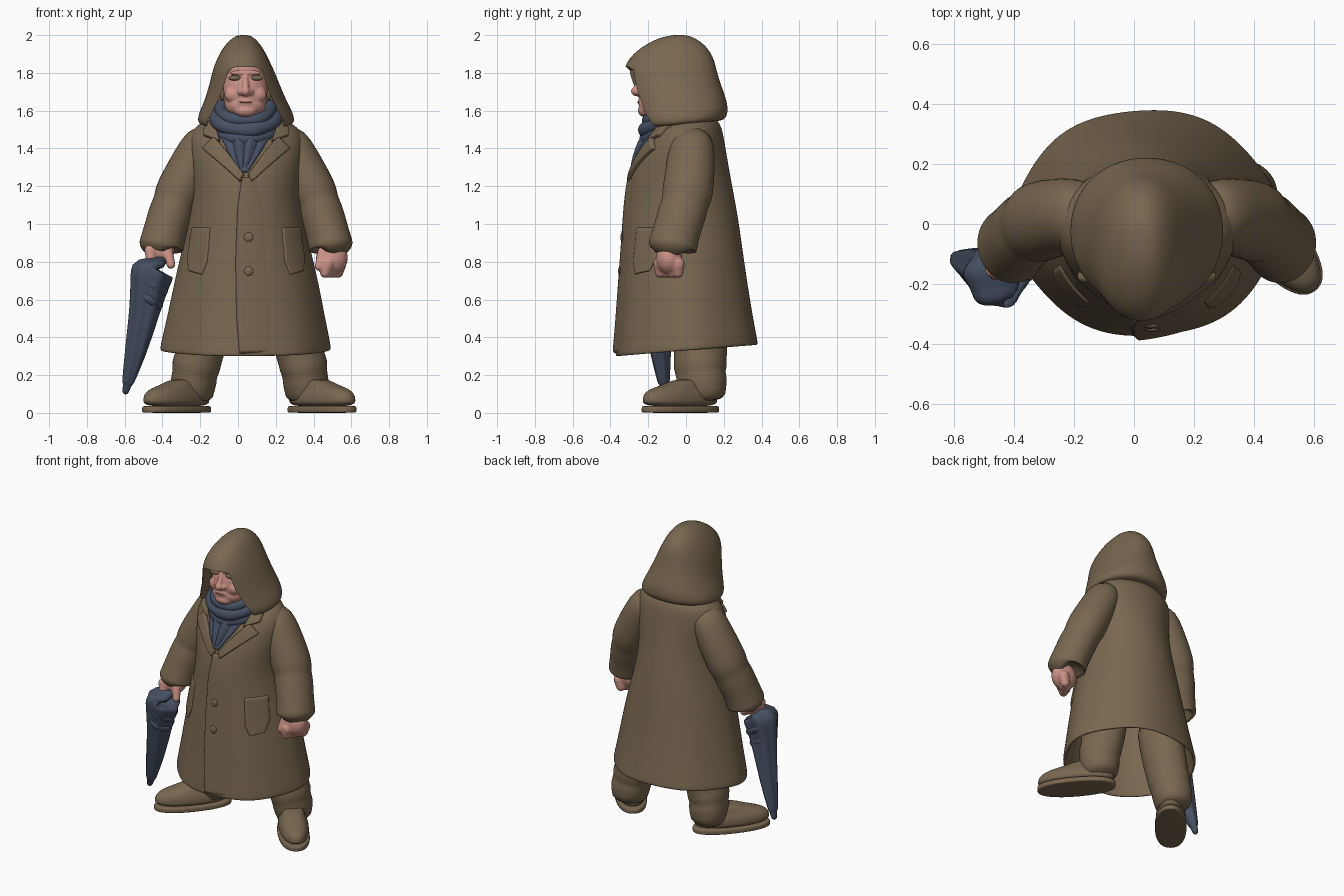
import bpy, bmesh, math
from math import sin, cos, pi
from mathutils import Vector, Matrix
from mathutils.bvhtree import BVHTree

if "Cube" in bpy.data.objects:
    bpy.data.objects.remove(bpy.data.objects["Cube"])


def material(name, rgb):
    m = bpy.data.materials.new(name)
    m.use_nodes = True
    m.diffuse_color = (*rgb, 1)
    bsdf = next(n for n in m.node_tree.nodes if n.type == "BSDF_PRINCIPLED")
    bsdf.inputs["Base Color"].default_value = (*rgb, 1)
    bsdf.inputs["Roughness"].default_value = 0.8
    return m


BROWN = material("coat brown", (0.19, 0.135, 0.08))
SKIN = material("skin pink", (0.60, 0.29, 0.24))
BLUE = material("scarf blue", (0.062, 0.08, 0.125))
LIP = material("lip pink", (0.42, 0.18, 0.15))
AXIS = 0.085      # sum of mirrored x positions for the upper body


def finish(name, bm, mat, subsurf=0):
    bmesh.ops.recalc_face_normals(bm, faces=bm.faces)
    me = bpy.data.meshes.new(name)
    bm.to_mesh(me)
    bm.free()
    ob = bpy.data.objects.new(name, me)
    bpy.context.collection.objects.link(ob)
    me.materials.append(mat)
    me.shade_smooth()
    if subsurf:
        ob.modifiers.new("Subsurf", "SUBSURF").levels = subsurf
        ob.modifiers["Subsurf"].render_levels = subsurf
    return ob


def skin_rings(bm, rings, cap_start=True, cap_end=True):
    rows = [[bm.verts.new(p) for p in ring] for ring in rings]
    n = len(rows[0])
    for a, b in zip(rows, rows[1:]):
        for i in range(n):
            j = (i + 1) % n
            bm.faces.new((a[i], a[j], b[j], b[i]))
    if cap_start:
        bm.faces.new(rows[0])
    if cap_end:
        bm.faces.new(rows[-1])


def loft(name, rings, mat, power=2.2, tilt=0, wave=0, open_start=False, n=32):
    """Stack of level rings (z, x min, x max, y min, y max)."""
    bm = bmesh.new()
    out = []
    for z, x0, x1, y0, y1 in rings:
        ring = []
        for i in range(n):
            a = 2 * pi * i / n
            k = 1 + wave * sin(6 * a + 1) * max(0, 1.1 - z)
            x = (x0 + x1) / 2 + (x1 - x0) / 2 * k * math.copysign(abs(cos(a)) ** (2 / power), cos(a))
            y = (y0 + y1) / 2 + (y1 - y0) / 2 * k * math.copysign(abs(sin(a)) ** (2 / power), sin(a))
            ring.append((x, y, z + tilt * y))
        out.append(ring)
    skin_rings(bm, out, not open_start)
    return finish(name, bm, mat, 0 if open_start else 2)


def tube(name, path, mat, flute=0, folds=6, deep=1, n=24):
    """Tube along (x, y, z, radius) points, fluted and deepened front to back."""
    bm = bmesh.new()
    pts = [Vector(p[:3]) for p in path]
    rings = []
    for i, p in enumerate(pts):
        t = (pts[min(i + 1, len(pts) - 1)] - pts[max(i - 1, 0)]).normalized()
        u = t.cross(Vector((0, 1, 0))).normalized()
        v = t.cross(u) * deep
        rings.append([p + path[i][3] * (1 + flute * sin(folds * a + i * 0.4)) * (cos(a) * u + sin(a) * v)
                      for a in (2 * pi * k / n for k in range(n))])
    skin_rings(bm, rings)
    return finish(name, bm, mat, 1)


def add_ball(bm, centre, size, subdivisions=3):
    m = Matrix.Translation(centre) @ Matrix.Diagonal((*size, 1))
    bmesh.ops.create_icosphere(bm, subdivisions=subdivisions, radius=1, matrix=m)


def ball(name, centre, size, mat):
    bm = bmesh.new()
    add_ball(bm, centre, size)
    return finish(name, bm, mat)


def fleshy(name, balls, limbs=(), voxel=0.008):
    """Ellipsoids and tapered limbs fused into one soft surface."""
    bm = bmesh.new()
    for centre, size in balls:
        add_ball(bm, centre, size)
    for a, b, r0, r1 in limbs:
        for k in range(7):
            r = r0 + (r1 - r0) * k / 6
            add_ball(bm, Vector(a).lerp(Vector(b), k / 6), (r, r, r), 2)
    ob = finish(name, bm, SKIN)
    rm = ob.modifiers.new("Fuse", "REMESH")
    rm.mode, rm.voxel_size, rm.use_smooth_shade = "VOXEL", voxel, True
    sm = ob.modifiers.new("Soften", "SMOOTH")
    sm.factor, sm.iterations = 0.5, 5


# Coat body, open at the hem
coat = loft("coat_body", [
    (0.33, -0.41, 0.49, -0.38, 0.388), (0.36, -0.408, 0.488, -0.378, 0.382),
    (0.5, -0.375, 0.46, -0.365, 0.355), (0.75, -0.325, 0.415, -0.347, 0.315),
    (1.0, -0.265, 0.35, -0.328, 0.28), (1.15, -0.24, 0.325, -0.317, 0.252),
    (1.28, -0.245, 0.335, -0.297, 0.228), (1.4, -0.265, 0.35, -0.25, 0.208),
    (1.49, -0.255, 0.34, -0.2, 0.192), (1.535, -0.2, 0.285, -0.16, 0.17),
    (1.58, -0.1, 0.19, -0.1, 0.12)], BROWN, 1.95, 0.08, 0.022, True)
solid = coat.modifiers.new("Cloth", "SOLIDIFY")
solid.thickness = 0.02
coat.modifiers.new("Subsurf", "SUBSURF").levels = 2
coat.modifiers["Subsurf"].render_levels = 2
surface = BVHTree.FromObject(coat, bpy.context.evaluated_depsgraph_get())


def coat_point(x, z, lift):
    hit = surface.ray_cast(Vector((x, -2, z)), Vector((0, 1, 0)))
    if hit[0] is None:
        return Vector((x, -0.1, z))
    return hit[0] + hit[1] * (lift if hit[1].y < 0 else -lift)


def drape(name, rows, mat, lift, taper=0, mirror=None):
    """Raised cloth panel laid on the coat front; rows are pairs of (x, z) ends."""
    bm = bmesh.new()
    us = [0, 0.04, 0.12, 0.3, 0.5, 0.7, 0.88, 0.96, 1]
    spans = len(rows) - 1
    ts = [0, 0.05] + [k / 8 for k in range(1, 8 * spans)] + [spans - 0.05, spans]
    grid = []
    for t in ts:
        i = min(int(t), spans - 1)
        ends = [Vector(rows[i][e]).lerp(Vector(rows[i + 1][e]), t - i) for e in (0, 1)]
        line = []
        for u in us:
            x, z = ends[0].lerp(ends[1], u)
            edge = u in (0, 1) or t in (0, spans)
            x = x if mirror is None else mirror - x
            line.append(bm.verts.new(coat_point(x, z, -0.006 if edge else lift * (1 - taper * u))))
        grid.append(line)
    for a, b in zip(grid, grid[1:]):
        for i in range(len(us) - 1):
            bm.faces.new((a[i], a[i + 1], b[i + 1], b[i]))
    ob = finish(name, bm, mat, 1)
    if ob.data.polygons[len(ob.data.polygons) // 2].normal.y > 0:
        ob.data.flip_normals()


# Lapels, collar and pockets on both sides
for side, m in (("right", None), ("left", AXIS)):
    drape(side + "_lapel", [((-0.19, 1.40), (-0.125, 1.465)), ((-0.085, 1.31), (-0.05, 1.375)),
                            ((0.015, 1.22), (0.035, 1.26))], BROWN, 0.02, 0, m)
    drape(side + "_collar", [((-0.175, 1.525), (-0.12, 1.535)), ((-0.18, 1.465), (-0.09, 1.43))], BROWN, 0.02, 0, m)
    drape(side + "_pocket", [((-0.245, 0.985), (-0.145, 0.985)), ((-0.27, 0.82), (-0.16, 0.80)),
                             ((-0.26, 0.75), (-0.19, 0.73))], BROWN, 0.009, 0, m)

# Overlapping front edge and buttons
drape("front_overlap", [((0.02, 1.25), (0.1, 1.25)), ((-0.005, 1.08), (0.14, 1.08)), ((-0.015, 0.8), (0.16, 0.8)),
                        ((-0.01, 0.5), (0.18, 0.5)), ((0.005, 0.31), (0.18, 0.32))], BROWN, 0.018, 1.05)
for i, z in enumerate((0.93, 0.75)):
    ball(f"button_{i + 1}", coat_point(0.055, z, 0.01), (0.025, 0.009, 0.025), BROWN)

# Scarf: front tail and coils round the neck
drape("scarf_tail", [((-0.12, 1.51), (0.2, 1.51)), ((-0.06, 1.39), (0.13, 1.39)), ((0.0, 1.27), (0.05, 1.27))], BLUE, 0.012)
for i, (z, rx, ry, r, dip) in enumerate(((1.605, 0.13, 0.12, 0.036, 0.48), (1.565, 0.155, 0.13, 0.042, 0.52),
                                         (1.51, 0.145, 0.125, 0.04, 0.48))):
    bm = bmesh.new()
    rings = []
    for k in range(41):
        a = 2 * pi * k / 40
        out = Vector((cos(a), sin(a), 0))
        c = Vector((0.04 + rx * cos(a), -0.082 + ry * sin(a), z + dip * ry * sin(a)))
        rr = r * (1 + 0.08 * sin(5 * a + 2 * i))
        rings.append([c + rr * (cos(b) * out + Vector((0, 0, sin(b)))) for b in (2 * pi * j / 14 for j in range(14))])
    skin_rings(bm, rings, False, False)
    bmesh.ops.remove_doubles(bm, verts=bm.verts, dist=0.0005)
    finish(f"scarf_coil_{i + 1}", bm, BLUE, 1)
for i, x in enumerate((-0.012, 0.055)):
    tube(f"scarf_fold_{i + 1}", [(x + 0.02, -0.17, 1.49, 0.03), (x + 0.015, -0.205, 1.45, 0.04),
                                 (0.6 * x + 0.02, -0.238, 1.38, 0.036), (0.4 * x + 0.02, -0.268, 1.31, 0.026),
                                 (0.025, -0.28, 1.265, 0.012)], BLUE, 0.08, 4)

# Hood: solid shell with the face opening cut out
hood = loft("hood", [
    (1.525, -0.18, 0.265, -0.22, 0.175), (1.535, -0.215, 0.30, -0.258, 0.212), (1.58, -0.213, 0.298, -0.282, 0.226),
    (1.65, -0.18, 0.26, -0.298, 0.212), (1.74, -0.153, 0.223, -0.315, 0.178), (1.82, -0.135, 0.192, -0.33, 0.158),
    (1.875, -0.115, 0.165, -0.325, 0.143), (1.93, -0.087, 0.138, -0.28, 0.108), (1.975, -0.05, 0.105, -0.21, 0.058),
    (2.007, -0.005, 0.065, -0.12, -0.01)], BROWN, 2.15, 0.1)
half = [(1.83, 0.055), (1.815, 0.088), (1.7, 0.125), (1.6, 0.172), (1.55, 0.2), (1.4, 0.21)]
outline = [(0.039 - w, z) for z, w in half] + [(0.039 + w, z) for z, w in reversed(half)]
bm = bmesh.new()
skin_rings(bm, [[(x, y, z) for x, z in outline] for y in (-0.6, -0.03)])
cutter = finish("hood_cutter", bm, BROWN)
cutter.hide_render = True
cut = hood.modifiers.new("Opening", "BOOLEAN")
cut.operation, cut.object = "DIFFERENCE", cutter
bpy.context.view_layer.objects.active = hood
for mod in list(hood.modifiers):
    bpy.ops.object.modifier_apply(modifier=mod.name)
bpy.data.objects.remove(cutter)
hood.select_set(True)
bpy.ops.object.shade_smooth_by_angle(angle=0.7)

# Head with nose, cheeks, brow and jaw
fleshy("head", [((0.04, -0.13, 1.70), (0.122, 0.122, 0.16)), ((0.04, -0.262, 1.702), (0.026, 0.03, 0.026)),
                ((0.015, -0.25, 1.698), (0.017, 0.02, 0.016)), ((0.065, -0.25, 1.698), (0.017, 0.02, 0.016)),
                ((-0.025, -0.2, 1.685), (0.048, 0.04, 0.045)), ((0.105, -0.2, 1.685), (0.048, 0.04, 0.045)),
                ((0.04, -0.215, 1.8), (0.085, 0.03, 0.016)), ((0.04, -0.22, 1.645), (0.055, 0.035, 0.035)),
                ((0.04, -0.16, 1.63), (0.11, 0.09, 0.07)), ((0.04, -0.215, 1.6), (0.06, 0.04, 0.035))],
       [((0.04, -0.235, 1.78), (0.04, -0.262, 1.715), 0.014, 0.02)], 0.006)
ball("mouth", (0.04, -0.252, 1.645), (0.036, 0.006, 0.0045), LIP)
for side, x in (("right", -0.018), ("left", 0.1)):
    ball(side + "_eye_shade", (x, -0.228, 1.773), (0.034, 0.016, 0.014), BROWN)
for side, x in (("right", -0.082), ("left", 0.162)):
    ball(side + "_sideburn", (x, -0.14, 1.69), (0.016, 0.03, 0.04), BROWN)

# Sleeves, trousers and shoes
SLEEVE = [(-0.13, 0.03, 1.46, 0.085), (-0.19, 0.03, 1.425, 0.108), (-0.225, 0.028, 1.35, 0.116),
          (-0.293, 0.015, 1.22, 0.122), (-0.325, 0.005, 1.145, 0.124), (-0.338, -0.005, 1.11, 0.111),
          (-0.354, -0.018, 1.065, 0.119), (-0.382, -0.045, 0.98, 0.114), (-0.402, -0.066, 0.9, 0.118),
          (-0.407, -0.071, 0.88, 0.12), (-0.41, -0.074, 0.868, 0.112), (-0.408, -0.072, 0.867, 0.085)]
LEG = [(0.25, 0.06, 0.7, 0.13), (0.29, 0.07, 0.5, 0.135), (0.32, 0.075, 0.34, 0.132), (0.335, 0.075, 0.28, 0.125),
       (0.345, 0.075, 0.25, 0.132), (0.352, 0.08, 0.2, 0.117), (0.357, 0.085, 0.17, 0.125),
       (0.36, 0.09, 0.12, 0.115), (0.36, 0.1, 0.05, 0.105)]
for side, s in (("right", -1), ("left", 1)):
    tube(side + "_sleeve", [(x if s < 0 else AXIS - x, y, z, r) for x, y, z, r in SLEEVE], BROWN, 0, 1, 1.1)
    tube(side + "_trouser_leg", [(x if s > 0 else 0.12 - x, y, z, r) for x, y, z, r in LEG], BROWN, 0.025, 3, 1.1)
    sole = loft(side + "_sole", [(0, -0.095, 0.095, -0.245, 0.245), (0.004, -0.1, 0.1, -0.25, 0.25),
                                 (0.034, -0.1, 0.1, -0.25, 0.25), (0.038, -0.09, 0.09, -0.24, 0.24)], BROWN, 2.3)
    upper = loft(side + "_shoe", [(0.03, -0.092, 0.092, -0.242, 0.24), (0.07, -0.096, 0.096, -0.248, 0.24),
                                  (0.105, -0.09, 0.09, -0.235, 0.235), (0.13, -0.075, 0.075, -0.19, 0.22),
                                  (0.15, -0.068, 0.068, -0.1, 0.2), (0.18, -0.06, 0.06, -0.03, 0.18)], BROWN, 2.2)
    for part in (sole, upper):
        part.location = (0.06 + s * 0.385, -0.03, 0)
        part.rotation_euler.z = s * math.radians(40)

# Left fist and right gripping hand
fleshy("left_hand", [((0.497, -0.09, 0.82), (0.085, 0.07, 0.09))],
       [((0.475 + 0.022 * k, -0.14 + 0.033 * k, 0.79), (0.462 + 0.022 * k, -0.135 + 0.031 * k, 0.742), 0.036, 0.03)
        for k in range(4)] + [((0.45, -0.12, 0.85), (0.428, -0.145, 0.775), 0.032, 0.024)])
fleshy("right_hand", [((-0.415, -0.10, 0.86), (0.08, 0.07, 0.075))],
       [((-0.465 + 0.014 * k, -0.15 + 0.03 * k, 0.86), (-0.46 + 0.02 * k, -0.16 + 0.032 * k, 0.81), 0.033, 0.028)
        for k in range(4)] + [((-0.375, -0.14, 0.86), (-0.355, -0.165, 0.785), 0.032, 0.025)])

# Folded umbrella with wrap band and handle
tube("umbrella", [(-0.435, -0.165, 0.76, 0.05), (-0.437, -0.17, 0.785, 0.095), (-0.445, -0.17, 0.775, 0.112),
                  (-0.458, -0.17, 0.73, 0.11), (-0.472, -0.165, 0.66, 0.094), (-0.487, -0.16, 0.58, 0.084),
                  (-0.503, -0.15, 0.5, 0.074), (-0.542, -0.135, 0.32, 0.056), (-0.578, -0.12, 0.18, 0.034),
                  (-0.584, -0.117, 0.155, 0.03), (-0.586, -0.116, 0.15, 0.02), (-0.60, -0.11, 0.095, 0.019)],
     BLUE, 0.09, 6)
for i, (x, z, r) in enumerate(((-0.462, 0.69, 0.104), (-0.477, 0.61, 0.092))):
    tube(f"umbrella_band_{i + 1}", [(x + 0.015, -0.165, z + 0.022, r - 0.02), (x + 0.01, -0.165, z + 0.015, r),
                                    (x - 0.01, -0.163, z - 0.015, r), (x - 0.015, -0.163, z - 0.022, r - 0.02)],
         BLUE, 0.05, 6)
tube("umbrella_handle", [(-0.45, -0.165, 0.72, 0.016), (-0.43, -0.15, 0.82, 0.016), (-0.42, -0.14, 0.87, 0.016)], BLUE)
